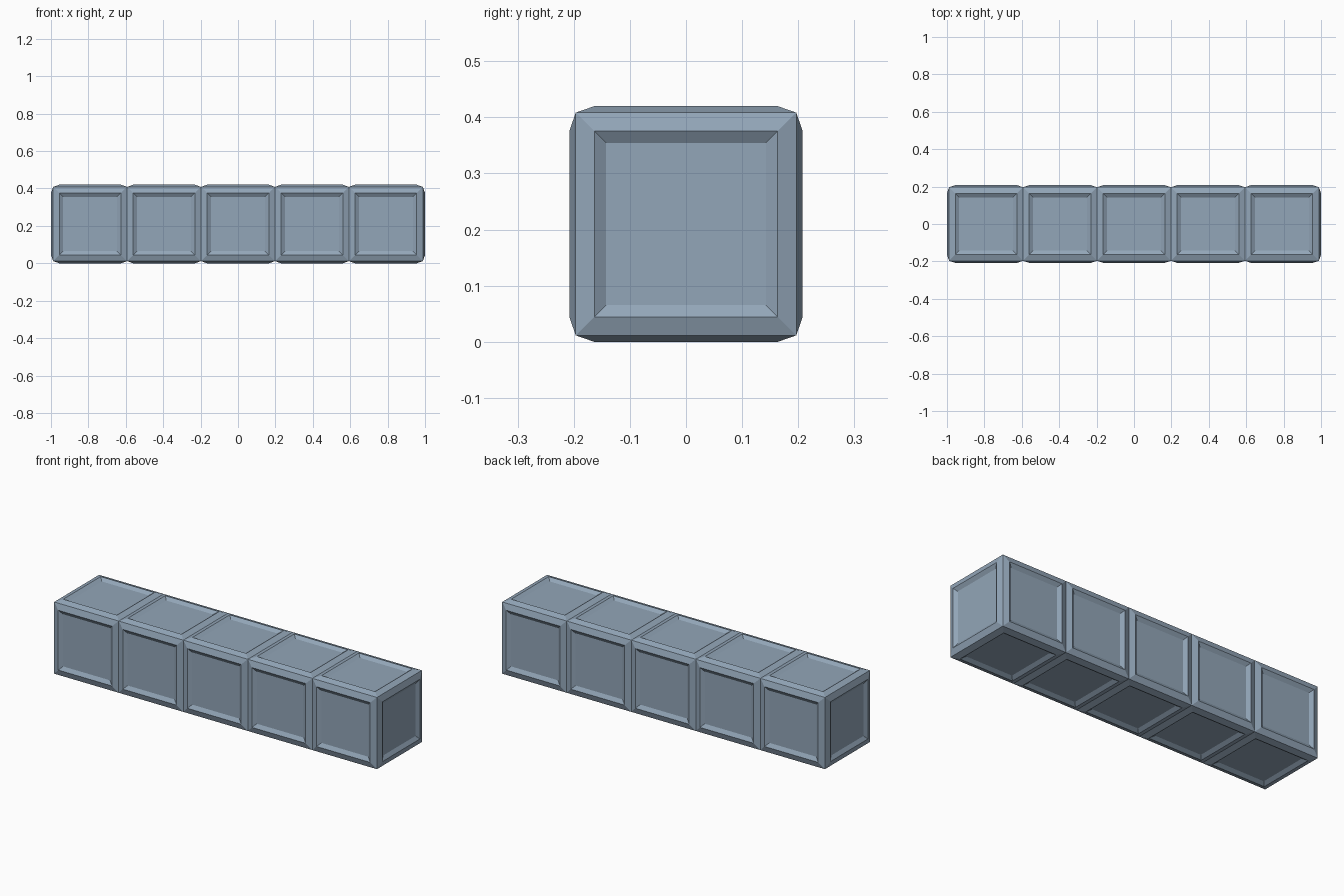
import bpy, bmesh
from mathutils import Matrix, Vector

if "Cube" in bpy.data.objects:
    bpy.data.objects.remove(bpy.data.objects["Cube"])

HALF = Vector((0.9885, 0.1965, 0.1985))   # bar corners, before the raised rims
CELLS = 5
PITCH = 2 * HALF.x / CELLS

slate = bpy.data.materials.new("slate_blue_grey")
slate.diffuse_color = (0.29, 0.38, 0.48, 1)
slate.use_nodes = True
slate.node_tree.nodes["Principled BSDF"].inputs["Base Color"].default_value = slate.diffuse_color

# Core bar, split into five equal cells
bm = bmesh.new()
bmesh.ops.create_cube(bm, size=2, matrix=Matrix.Translation((0, 0, 0.21)) @ Matrix.Diagonal((*HALF, 1)))
for i in range(1, CELLS):
    geom = bm.verts[:] + bm.edges[:] + bm.faces[:]
    bmesh.ops.bisect_plane(bm, geom=geom, plane_co=(-HALF.x + i * PITCH, 0, 0), plane_no=(1, 0, 0))
bmesh.ops.recalc_face_normals(bm, faces=bm.faces[:])
bm.normal_update()

# Each outer face: raised sloping rim, then a recessed panel
panels = bm.faces[:]
for width, depth in ((0.033, 0.0115), (0.021, -0.013)):
    bmesh.ops.inset_individual(bm, faces=panels, thickness=width, depth=depth, use_even_offset=True)
    bm.normal_update()

mesh = bpy.data.meshes.new("panelled_block_row")
bm.to_mesh(mesh)
bm.free()
mesh.materials.append(slate)
bpy.context.collection.objects.link(bpy.data.objects.new("panelled_block_row", mesh))
